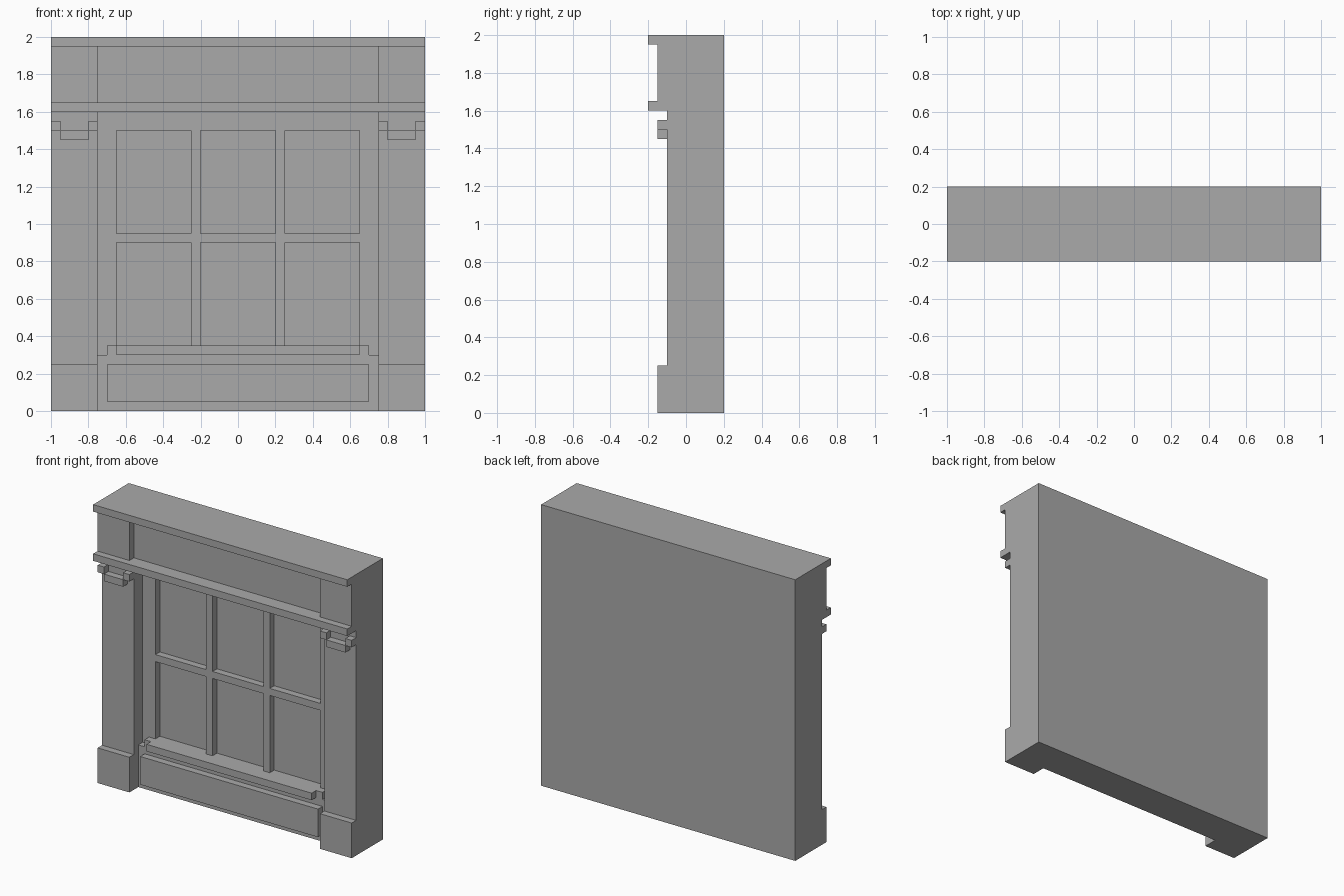
import bpy
import bmesh
from mathutils import Vector

cube = bpy.data.objects.get("Cube")
if cube:
    bpy.data.objects.remove(cube, do_unlink=True)

# One plain grey for the whole facade
stone = bpy.data.materials.new("grey_stone")
stone.use_nodes = True
GREY = (0.4, 0.4, 0.4, 1)
stone.diffuse_color = GREY
stone.node_tree.nodes["Principled BSDF"].inputs["Base Color"].default_value = GREY

# Depth layers, from the glass plane out to the cornice
GLASS, FRAME, APRON, PILASTER, BASE, CORNICE = 0.05, 0, -0.05, -0.1, -0.15, -0.2
BACK = 0.2


def build(name, boxes):
    """Make one flat-faced object from boxes (x0, x1, z0, z1, front, back)."""
    bm = bmesh.new()
    for x0, x1, z0, z1, front, back in boxes:
        low, high = Vector((x0, front, z0)), Vector((x1, back, z1))
        for v in bmesh.ops.create_cube(bm, size=1)["verts"]:
            unit = v.co + Vector((0.5, 0.5, 0.5))
            v.co = low + unit * (high - low)
    mesh = bpy.data.meshes.new(name)
    bm.to_mesh(mesh)
    bm.free()
    mesh.materials.append(stone)
    obj = bpy.data.objects.new(name, mesh)
    bpy.context.collection.objects.link(obj)
    return obj


def build_pair(name, boxes):
    """Build a part on the left (+x) and its mirror on the right."""
    build("left_" + name, boxes)
    build("right_" + name, [(-b[1], -b[0]) + b[2:] for b in boxes])


# Backing wall, whose front face is the window panes
build("back_wall", [(-1, 1, 0, 2, GLASS, BACK)])

# Pilasters with plinths and stepped capitals
build_pair("pilaster", [(0.75, 1, 0, 1.6, PILASTER, GLASS)])
build_pair("plinth", [(0.75, 1, 0, 0.25, BASE, PILASTER)])
build_pair("capital", [
    (0.75, 0.8, 1.5, 1.55, BASE, PILASTER),
    (0.8, 0.95, 1.45, 1.5, BASE, PILASTER),
    (0.95, 1, 1.5, 1.55, BASE, PILASTER),
])

# Entablature: frieze, end blocks and two projecting cornices
build("frieze", [(-1, 1, 1.6, 2, PILASTER, GLASS)])
build_pair("frieze_block", [(0.75, 1, 1.65, 1.95, BASE, PILASTER)])
for name, z in (("lower_cornice", 1.6), ("upper_cornice", 1.95)):
    build(name, [(-1, 1, z, z + 0.05, CORNICE, PILASTER)])

# Apron below the window, with a raised panel and the sill
build("apron", [(-0.75, 0.75, 0, 0.3, APRON, GLASS)])
build("apron_panel", [(-0.7, 0.7, 0.05, 0.25, PILASTER, APRON)])
build("sill", [
    (-0.7, 0.7, 0.3, 0.35, APRON, GLASS),
    (-0.65, 0.65, 0.3, 0.35, PILASTER, APRON),
])

# Window frame
build_pair("window_stile", [
    (0.65, 0.7, 0.35, 1.6, FRAME, GLASS),
    (0.7, 0.75, 0.3, 1.6, FRAME, GLASS),
])
build("window_head", [(-0.65, 0.65, 1.5, 1.6, FRAME, GLASS)])

# Glazing bars dividing the window into six panes
build_pair("vertical_bar", [(0.2, 0.25, 0.35, 1.5, FRAME, GLASS)])
build("horizontal_bar", [
    (x, x + 0.4, 0.9, 0.95, FRAME, GLASS) for x in (-0.65, -0.2, 0.25)
])
